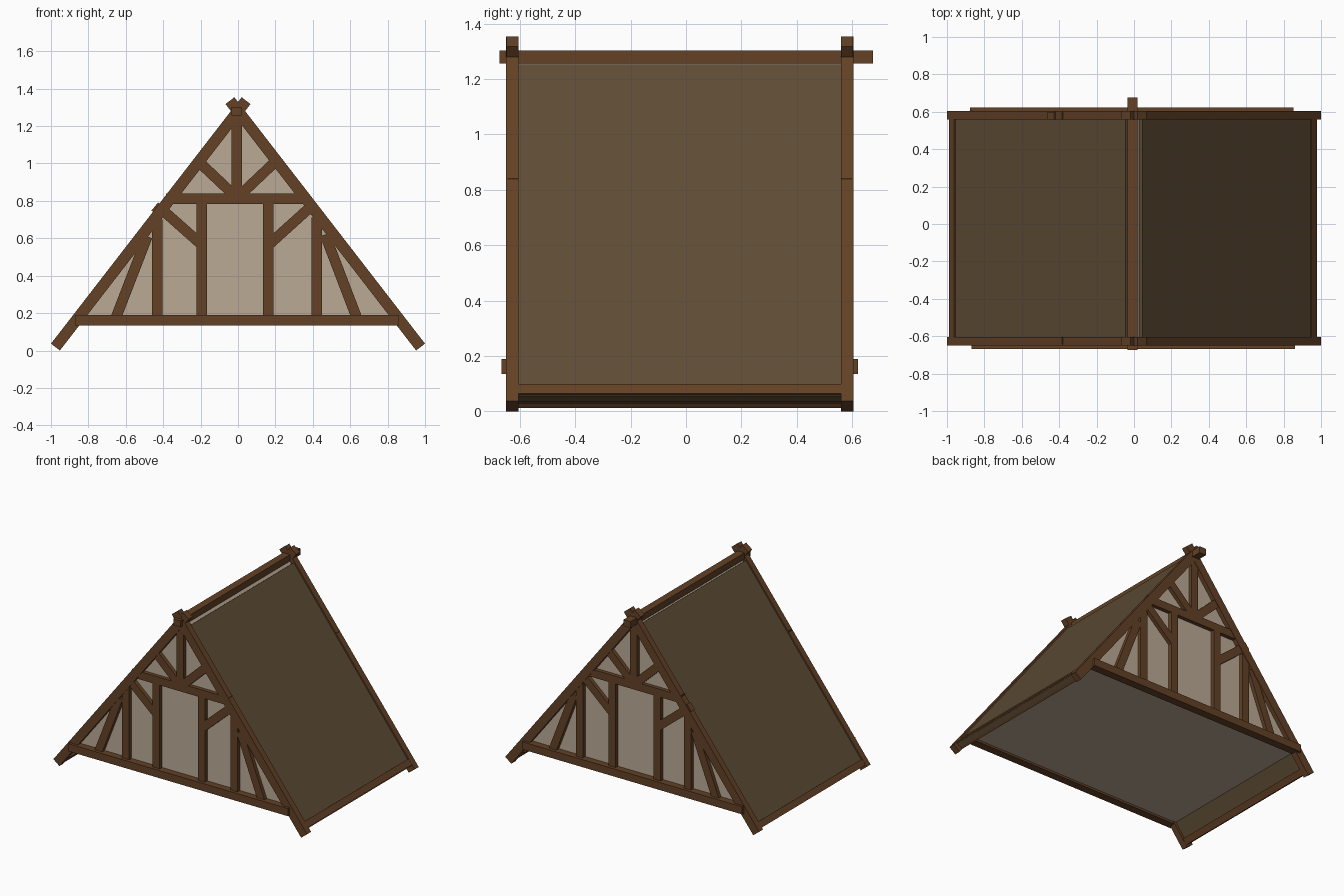
import bpy
from mathutils import Vector, Matrix

if "Cube" in bpy.data.objects:
    bpy.data.objects.remove(bpy.data.objects["Cube"])


def mat(name, col):
    m = bpy.data.materials.new(name)
    m.diffuse_color = (*col, 1)
    m.use_nodes = True
    m.node_tree.nodes["Principled BSDF"].inputs["Base Color"].default_value = m.diffuse_color
    return m


WOOD = mat("timber_brown", (0.125, 0.053, 0.019))
ROOF = mat("roof_brown", (0.115, 0.074, 0.036))
PLASTER = mat("plaster_beige", (0.49, 0.40, 0.30))


def mesh(name, verts, faces, m):
    me = bpy.data.meshes.new(name)
    me.from_pydata(verts, [], faces)
    me.materials.append(m)
    ob = bpy.data.objects.new(name, me)
    bpy.context.collection.objects.link(ob)
    return ob


def prism(name, outline, y0, y1, m):
    """Extrude an outline in x,z (counter-clockwise from the front) along y."""
    n = len(outline)
    verts = [(x, y, z) for y in (y0, y1) for x, z in outline]
    faces = [tuple(range(n)), tuple(range(2 * n - 1, n - 1, -1))]
    faces += [(i, i + n, (i + 1) % n + n, (i + 1) % n) for i in range(n)]
    return mesh(name, verts, faces, m)


def beam(name, p, q, w, y0, y1, m=WOOD):
    """Square-ended board from p to q in the x,z plane."""
    p, q = Vector(p), Vector(q)
    d = (q - p).normalized()
    n = Vector((-d.y, d.x)) * w / 2
    return prism(name, [p - n, q - n, q + n, p + n], y0, y1, m)


# slope frame: rafter foot, head, direction up the slope and outward normal
FOOT, HEAD = Vector((0.976, 0.0185)), Vector((-0.043, 1.336))
UP = (HEAD - FOOT).normalized()
OUT = Vector((UP.y, -UP.x))
LEN = (HEAD - FOOT).length


def at(s, off, side):
    v = FOOT + UP * s + OUT * off
    return Vector((v.x * side, v.y))


# timber framing of one gable end; values are x,z of board ends
W = 0.056
boards = [
    ("collar_beam", (-0.385, 0.812), (0.38, 0.812)),
    ("king_post", (-0.006, 0.83), (-0.006, 1.28)),
    ("inner_post_left", (-0.193, 0.17), (-0.193, 0.80)),
    ("inner_post_right", (0.163, 0.17), (0.163, 0.80)),
    ("outer_post_left", (-0.433, 0.17), (-0.433, 0.70)),
    ("outer_post_right", (0.42, 0.17), (0.42, 0.71)),
    ("slanted_stud_left", (-0.655, 0.17), (-0.485, 0.61)),
    ("slanted_stud_right", (0.637, 0.17), (0.465, 0.62)),
    ("lower_brace_left", (-0.19, 0.562), (-0.40, 0.748)),
    ("lower_brace_right", (0.16, 0.562), (0.385, 0.765)),
    ("upper_brace_left", (-0.02, 0.83), (-0.20, 1.00)),
    ("upper_brace_right", (0.01, 0.83), (0.20, 1.01)),
]

for end, s, yw, dx in (("front", -1, -0.605, 0), ("back", 1, 0.56, -0.01)):
    def span(a, b):
        return sorted((yw + s * a, yw + s * b))
    for name, p, q in boards:
        if end == "back" and name == "lower_brace_left":
            q = (-0.445, 0.79 - 0.02)      # this brace pokes through the roof
        beam(f"{end}_{name}", p, q, W, *span(0, 0.040))
    beam(f"{end}_tie_beam", (-0.868 + dx, 0.162), (0.862 + dx, 0.162), 0.054,
         *span(0.005, 0.062))
    # crossed rafters
    for side, nm in ((1, "right"), (-1, "left")):
        beam(f"{end}_rafter_{nm}", at(0, 0, side), at(LEN, 0, side), 0.06,
             *span(0, 0.045 - 0.001 * (side < 0)))

# roof slabs and eave beams
for side, nm in ((1, "right"), (-1, "left")):
    a, b = at(0.03, 0.004, side), at(1.545, 0.004, side)
    e = 0.035 if side > 0 else 0.015
    c, d = at(e, 0, side), at(e + 0.045, 0, side)
    if side < 0:
        a, b, c, d = b, a, d, c
    beam(f"roof_slab_{nm}", a, b, 0.032, -0.615, 0.57, ROOF)
    beam(f"eave_beam_{nm}", c, d, 0.058, -0.612, 0.568)

# ridge beam
beam("ridge_beam", (-0.036, 1.28), (0.018, 1.28), 0.046, -0.674, 0.676)

# plaster body between the gables
prism("plaster_body", [(-0.88, 0.15), (0.88, 0.15), (0, 1.275)],
      -0.618, 0.573, PLASTER)

# make all face normals point outward
import bmesh
for ob in bpy.context.collection.objects:
    bm = bmesh.new()
    bm.from_mesh(ob.data)
    bmesh.ops.recalc_face_normals(bm, faces=bm.faces)
    bm.to_mesh(ob.data)
    bm.free()
